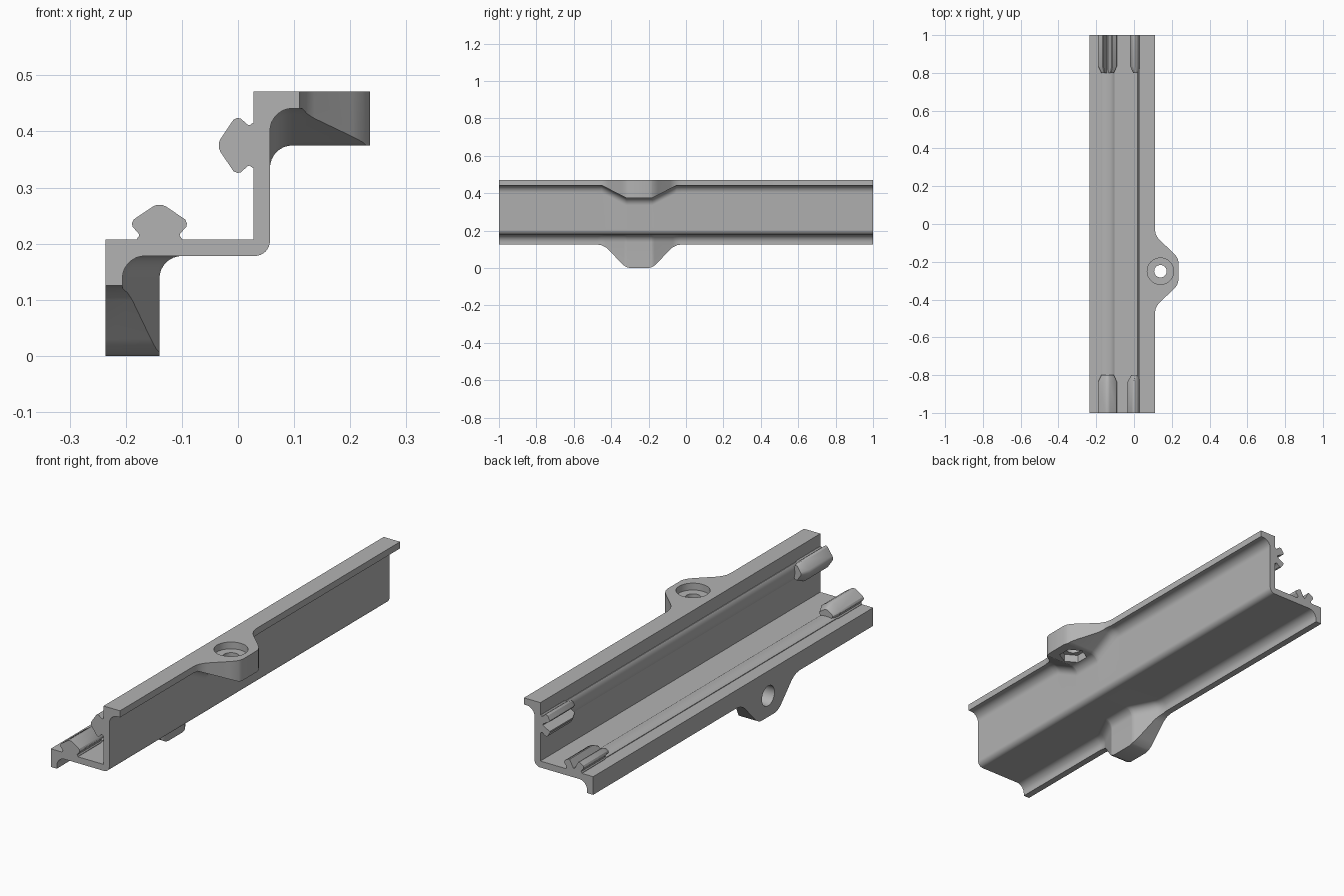
import bpy, bmesh, math
from mathutils import Matrix, Vector

if "Cube" in bpy.data.objects:
    bpy.data.objects.remove(bpy.data.objects["Cube"], do_unlink=True)

grey = bpy.data.materials.new("plain_grey")
grey.use_nodes = True
grey.diffuse_color = (0.45, 0.45, 0.45, 1)
grey.node_tree.nodes["Principled BSDF"].inputs["Base Color"].default_value = grey.diffuse_color

WALL_X, FLOOR_Z, TOP_Z = 0.028, 0.207, 0.471
OUT_X, OUT_Z = 0.057, 0.178
EAR_Y = -0.25


def flip(p):
    """Swap the upper and lower halves across the diagonal of the section."""
    return (0.235 - p[1], 0.235 - p[0])


def arc(cx, cz, r, a0, a1, n=8):
    return [(cx + r * math.cos(math.radians(a0 + (a1 - a0) * i / n)),
             cz + r * math.sin(math.radians(a0 + (a1 - a0) * i / n))) for i in range(n + 1)]


def lerp_table(table, v):
    for (a, fa), (b, fb) in zip(table, table[1:]):
        if v <= b:
            return fa + (fb - fa) * max(0, v - a) / (b - a)
    return table[-1][1]


def loft(name, sections):
    """Skin a list of (y, section points) into a closed solid."""
    bm = bmesh.new()
    rings = [[bm.verts.new((x, y, z)) for x, z in pts] for y, pts in sections]
    n = len(rings[0])
    for a, b in zip(rings, rings[1:]):
        for i in range(n):
            j = (i + 1) % n
            bm.faces.new((a[i], a[j], b[j], b[i]))
    bm.faces.new(rings[0])
    bm.faces.new(rings[-1])
    return finish(name, bm)


def finish(name, bm):
    bmesh.ops.recalc_face_normals(bm, faces=bm.faces)
    mesh = bpy.data.meshes.new(name)
    bm.to_mesh(mesh)
    bm.free()
    mesh.materials.append(grey)
    ob = bpy.data.objects.new(name, mesh)
    bpy.context.collection.objects.link(ob)
    return ob


def smooth(ob):
    bpy.ops.object.select_all(action='DESELECT')
    ob.select_set(True)
    bpy.context.view_layer.objects.active = ob
    bpy.ops.object.shade_smooth_by_angle(angle=math.radians(30))


def cut(ob, start, end, radius, sides):
    """Bore a round or hexagonal hole between two points."""
    start, end = Vector(start), Vector(end)
    axis = end - start
    bm = bmesh.new()
    turn = axis.to_track_quat('Z', 'Y').to_matrix().to_4x4()
    bmesh.ops.create_cone(bm, cap_ends=True, segments=sides, radius1=radius, radius2=radius,
                          depth=axis.length, matrix=Matrix.Translation((start + end) / 2) @ turn)
    cutter = finish("hole_cutter", bm)
    cutter.hide_render = True
    mod = ob.modifiers.new("hole", 'BOOLEAN')
    mod.operation, mod.solver, mod.object = 'DIFFERENCE', 'EXACT', cutter
    bpy.context.view_layer.objects.active = ob
    bpy.ops.object.modifier_apply(modifier=mod.name)
    bpy.data.objects.remove(cutter, do_unlink=True)


# Stepped rail: the lips widen and thicken into an ear along the length
reach = [(0, 0.235), (0.05, 0.235), (0.066, 0.231), (0.082, 0.222), (0.1, 0.205), (0.165, 0.136),
         (0.18, 0.124), (0.2, 0.114), (0.225, 0.11)]
thick = [(0, 0.096), (0.07, 0.096), (0.2, 0.03)]


def rail_section(y):
    d = abs(y - EAR_Y)
    x, under, r = lerp_table(reach, d), TOP_Z - lerp_table(thick, d), 0.04
    upper = [(WALL_X, TOP_Z), (x, TOP_Z), (x, under)] + arc(OUT_X + r, under - r, r, 90, 180)
    bend = arc(OUT_X - 0.027, OUT_Z + 0.027, 0.027, 0, -90)
    return [(WALL_X, FLOOR_Z)] + upper + bend + [flip(p) for p in reversed(upper)]


knots = {d for d, _ in reach + thick if d > 0}
stations = sorted([-1, 1] + [EAR_Y + s * d for d in knots for s in (-1, 1)])
rail = loft("stepped_rail", [(y, rail_section(y)) for y in stations])

# Upper ear: counterbored hole with a hexagonal pocket below
cut(rail, (0.14, EAR_Y, 0.3), (0.14, EAR_Y, 0.6), 0.033, 32)
cut(rail, (0.14, EAR_Y, 0.44), (0.14, EAR_Y, 0.6), 0.07, 48)
cut(rail, (0.14, EAR_Y, 0.3), (0.14, EAR_Y, 0.41), 0.06, 6)
# Lower ear: blind hole in the outer face
cut(rail, (-0.4, EAR_Y, 0.095), (-0.165, EAR_Y, 0.095), 0.045, 32)
smooth(rail)

# End clips and low ribs, as half outlines (offset from centre, height above floor)
MID_X = -0.14
foot = [(0.04, -0.005), (0.04, 0.002), (0.036, 0.007), (0.037, 0.011), (0.048, 0.023),
        (0.049, 0.029), (0.046, 0.036)]
tongue = foot + [(0.012, 0.059), (0.005, 0.062)]
socket = foot + [(0.027, 0.048), (0.022, 0.047), (0.003, 0.012)]
rib = [(0.036, -0.005), (0.036, 0.003), (0.028, 0.008), (0.016, 0.011), (0.005, 0.012)]


def outline(half, scale=1.0):
    both = half + [(-u, h) for u, h in reversed(half)]
    return [(MID_X + u * scale, FLOOR_Z + h * scale) for u, h in both]


def add_pair(name, half, y0, y1, taper=None):
    """Place one part on the floor and its twin on the wall."""
    sections = [(y0, outline(half)), (y1, outline(half))]
    if taper is not None:
        sections.append((taper, outline(half, 0.68)))
    smooth(loft("floor_" + name, sections))
    smooth(loft("wall_" + name, [(y, [flip(p) for p in pts]) for y, pts in sections]))


add_pair("tongue_clip", tongue, -1, -0.835, -0.8)
add_pair("socket_clip", socket, 1, 0.835, 0.8)
add_pair("rib", rib, -0.82, 0.82)
